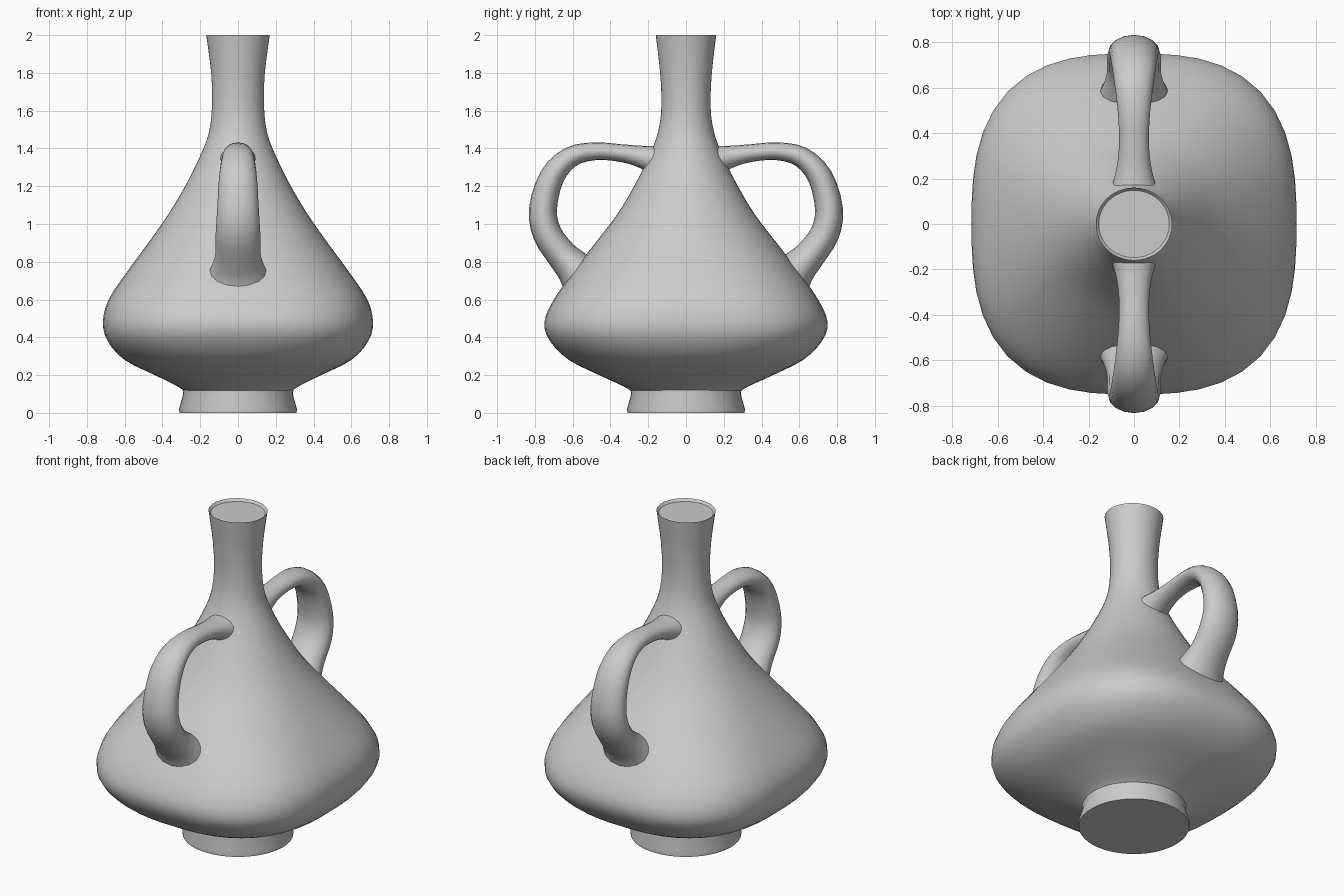
import bpy, bmesh, math
from mathutils import Vector

if "Cube" in bpy.data.objects:
    bpy.data.objects.remove(bpy.data.objects["Cube"], do_unlink=True)

clay = bpy.data.materials.new("pale grey clay")
clay.use_nodes = True
clay.diffuse_color = (0.6, 0.6, 0.6, 1)
clay.node_tree.nodes["Principled BSDF"].inputs["Base Color"].default_value = (0.6, 0.6, 0.6, 1)


def spline(rows, steps):
    """Catmull-Rom interpolation through rows of equal length."""
    pts = [Vector(r) for r in rows]
    pts = [pts[0] * 2 - pts[1]] + pts + [pts[-1] * 2 - pts[-2]]
    out = []
    for a, b, c, d in zip(pts, pts[1:], pts[2:], pts[3:]):
        for i in range(steps):
            t = i / steps
            out.append(0.5 * (2 * b + (c - a) * t + (2 * a - 5 * b + 4 * c - d) * t * t
                              + (3 * b - a - 3 * c + d) * t ** 3))
    return out + [pts[-2]]


def loft(name, rings):
    """Skin a list of point rings and cap both ends."""
    bm = bmesh.new()
    loops = [[bm.verts.new(p) for p in ring] for ring in rings]
    n = len(loops[0])
    for lo, hi in zip(loops, loops[1:]):
        for i in range(n):
            j = (i + 1) % n
            bm.faces.new((lo[i], lo[j], hi[j], hi[i]))
    bm.faces.new(loops[0][::-1])
    bm.faces.new(loops[-1])
    bmesh.ops.recalc_face_normals(bm, faces=bm.faces)
    mesh = bpy.data.meshes.new(name)
    bm.to_mesh(mesh)
    bm.free()
    mesh.materials.append(clay)
    obj = bpy.data.objects.new(name, mesh)
    bpy.context.collection.objects.link(obj)
    bpy.ops.object.select_all(action="DESELECT")
    obj.select_set(True)
    bpy.context.view_layer.objects.active = obj
    bpy.ops.object.shade_smooth_by_angle(angle=math.radians(35))
    return obj


def squircle(z, rx, ry, power, sides=48):
    """Rounded-square ring; power 2 is an ellipse."""
    ring = []
    for i in range(sides):
        a = 2 * math.pi * i / sides
        c, s = math.cos(a), math.sin(a)
        k = (abs(c) ** power + abs(s) ** power) ** (-1 / power)
        ring.append((rx * c * k, ry * s * k, z))
    return ring


# Foot: a short flared ring with a flat underside
foot = [(0, 0.31), (0.02, 0.312), (0.1, 0.29), (0.16, 0.3)]
loft("foot", [squircle(z, r, r, 2) for z, r in foot])

# Body and neck: height, half width, half depth, squareness
profile = [
    (0.11, 0.28, 0.28, 2), (0.14, 0.32, 0.33, 2.1), (0.2, 0.44, 0.46, 2.3),
    (0.28, 0.6, 0.62, 2.6), (0.38, 0.69, 0.72, 2.75), (0.48, 0.715, 0.75, 2.75),
    (0.6, 0.685, 0.7, 2.7), (0.75, 0.585, 0.595, 2.5), (0.9, 0.475, 0.48, 2.3),
    (1.05, 0.37, 0.365, 2.15), (1.2, 0.28, 0.275, 2.1), (1.35, 0.205, 0.2, 2),
    (1.48, 0.155, 0.15, 2), (1.62, 0.138, 0.13, 2), (1.8, 0.142, 0.137, 2),
    (2.0, 0.168, 0.16, 2)]
rings = [squircle(*row) for row in spline(profile, 3)]
rings.append(squircle(1.985, 0.155, 0.148, 2))   # shallow dish in the mouth
loft("body_and_neck", rings)

# Handles: depth, height, half thickness, half width along the loop
path = [
    (0.13, 1.33, 0.09, 0.11), (0.23, 1.355, 0.06, 0.08), (0.34, 1.375, 0.047, 0.066),
    (0.48, 1.385, 0.047, 0.07), (0.61, 1.355, 0.055, 0.085), (0.71, 1.25, 0.066, 0.1),
    (0.757, 1.08, 0.074, 0.11), (0.735, 0.95, 0.077, 0.118), (0.66, 0.84, 0.082, 0.12),
    (0.59, 0.765, 0.1, 0.145), (0.53, 0.69, 0.13, 0.18)]
rows = spline(path, 3)


def handle(name, side):
    rings = []
    for i, (y, z, thick, wide) in enumerate(rows):
        a, b = rows[max(i - 1, 0)], rows[min(i + 1, len(rows) - 1)]
        along = Vector((b[0] - a[0], b[1] - a[1])).normalized()
        ring = []
        for k in range(16):
            t = 2 * math.pi * k / 16
            off = thick * math.sin(t)
            ring.append((wide * math.cos(t), side * (y - along.y * off), z + along.x * off))
        rings.append(ring)
    return loft(name, rings)


handle("front_handle", -1)
handle("back_handle", 1)
